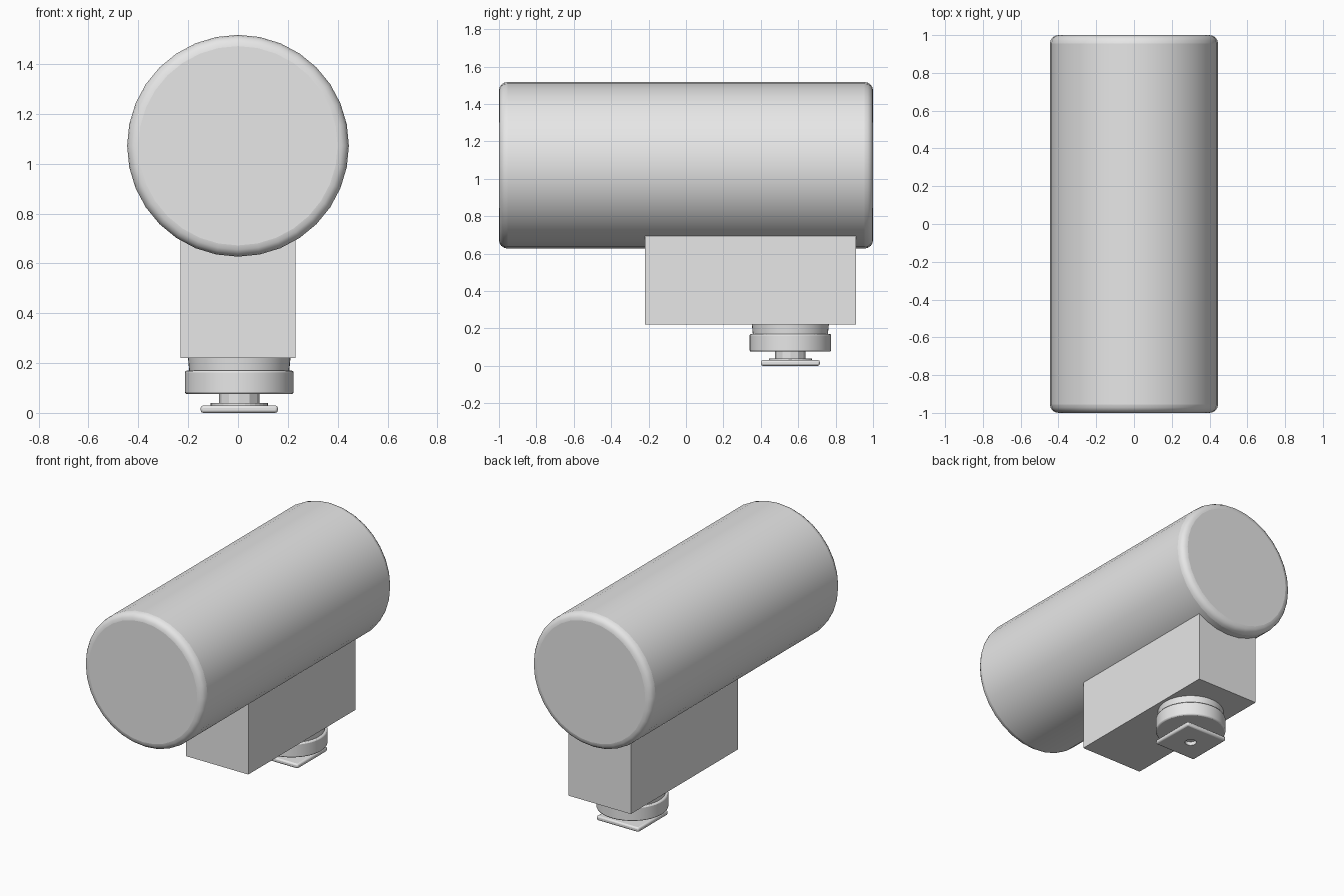
import bpy
import bmesh
import math
from mathutils import Matrix

cube = bpy.data.objects.get("Cube")
if cube:
    bpy.data.objects.remove(cube, do_unlink=True)

grey = bpy.data.materials.new("light_grey")
grey.use_nodes = True
grey.diffuse_color = (0.8, 0.8, 0.8, 1)
grey.node_tree.nodes["Principled BSDF"].inputs["Base Color"].default_value = grey.diffuse_color

FOOT = (0.005, 0.558)  # axis of the mounting foot


def finish(name, bm, location):
    bmesh.ops.recalc_face_normals(bm, faces=bm.faces)
    mesh = bpy.data.meshes.new(name)
    bm.to_mesh(mesh)
    bm.free()
    mesh.materials.append(grey)
    obj = bpy.data.objects.new(name, mesh)
    obj.location = location
    bpy.context.collection.objects.link(obj)
    return obj


def smooth(obj, degrees=35):
    bpy.ops.object.select_all(action="DESELECT")
    obj.select_set(True)
    bpy.context.view_layer.objects.active = obj
    bpy.ops.object.shade_smooth_by_angle(angle=math.radians(degrees))


def bevel(obj, width, segments):
    mod = obj.modifiers.new("soft_edges", "BEVEL")
    mod.width = width
    mod.segments = segments
    mod.limit_method = "ANGLE"
    mod.angle_limit = math.radians(40)


def cylinder(name, low, high, r_low, r_high, sides, center=FOOT):
    bm = bmesh.new()
    bmesh.ops.create_cone(bm, cap_ends=True, segments=sides, radius1=r_low,
                          radius2=r_high, depth=high - low)
    return finish(name, bm, (*center, (low + high) / 2))


def box(name, size, location):
    bm = bmesh.new()
    bmesh.ops.create_cube(bm, size=1, matrix=Matrix.Diagonal((*size, 1)))
    return finish(name, bm, location)


# Large horizontal drum with rounded rims
drum = cylinder("drum_head", -1, 1, 0.445, 0.445, 32, (0, 0))
drum.rotation_euler.x = math.pi / 2
drum.location.z = 1.072
bevel(drum, 0.045, 4)
smooth(drum)

# Square body tucked under the drum
box("body_block", (0.46, 1.13, 0.58), (0, 0.345, 0.51))

# Collar, locking ring and stem of the foot
smooth(cylinder("foot_collar", 0.16, 0.225, 0.2, 0.206, 48))
ring = cylinder("locking_ring", 0.075, 0.17, 0.218, 0.218, 48)
bevel(ring, 0.008, 2)
smooth(ring)
stem = cylinder("foot_stem", 0.03, 0.08, 0.082, 0.082, 12)
smooth(stem, 20)
cylinder("foot_washer", 0.025, 0.04, 0.115, 0.115, 32)

# Square foot plate with a round socket underneath
plate = box("foot_plate", (0.31, 0.315, 0.03), (*FOOT, 0.015))
bevel(plate, 0.01, 2)
cutter = cylinder("socket_cutter", -0.02, 0.05, 0.036, 0.036, 24)
cutter.hide_render = True
cutter.hide_set(True)
cut = plate.modifiers.new("socket", "BOOLEAN")
cut.operation = "DIFFERENCE"
cut.object = cutter
smooth(plate)
